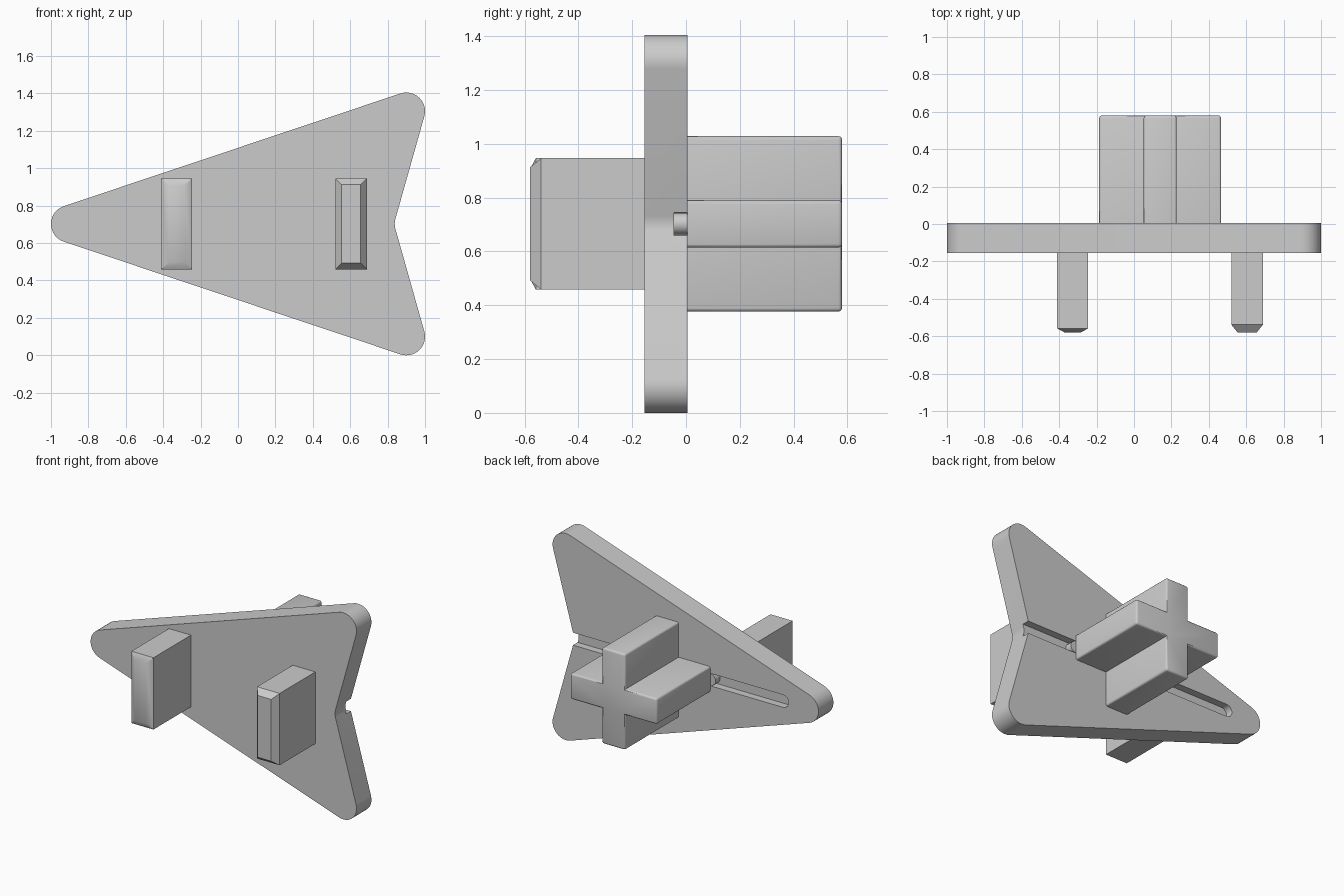
import bpy
import bmesh
from math import cos, sin, radians

if "Cube" in bpy.data.objects:
    bpy.data.objects.remove(bpy.data.objects["Cube"], do_unlink=True)

MID_Z = 0.7025
BACK, FRONT = 0.005, -0.155   # plate faces along y

grey = bpy.data.materials.new("light grey")
grey.use_nodes = True
grey.diffuse_color = (0.6, 0.6, 0.6, 1)
grey.node_tree.nodes["Principled BSDF"].inputs["Base Color"].default_value = (0.6, 0.6, 0.6, 1)


def arc(cx, cz, r, start, end, steps=14):
    """Points on an arc in the xz plane, angles in degrees."""
    angles = [radians(start + (end - start) * i / steps) for i in range(steps + 1)]
    return [(cx + r * cos(a), cz + r * sin(a)) for a in angles]


def rectangle(cx, cz, hx, hz):
    return [(cx - hx, cz - hz), (cx + hx, cz - hz), (cx + hx, cz + hz), (cx - hx, cz + hz)]


def stadium(x0, x1, r):
    return arc(x1 - r, MID_Z, r, -90, 90) + arc(x0 + r, MID_Z, r, 90, 270)


def loft(name, sections, bevel=0.0):
    """Join matching xz outlines, each at its own y, into a closed solid."""
    bm = bmesh.new()
    rings = [[bm.verts.new((x, y, z)) for x, z in pts] for y, pts in sections]
    bm.faces.new(rings[0])
    bm.faces.new(rings[-1][::-1])
    n = len(rings[0])
    for a, b in zip(rings, rings[1:]):
        for i in range(n):
            j = (i + 1) % n
            bm.faces.new((a[i], b[i], b[j], a[j]))
    bmesh.ops.recalc_face_normals(bm, faces=bm.faces)
    if bevel:
        # round the outward edges, leaving the seat on the plate square
        base = set(rings[0])
        edges = [e for e in bm.edges
                 if not base.issuperset(e.verts) and e.calc_face_angle_signed() > 0.1]
        bmesh.ops.bevel(bm, geom=edges, offset=bevel, segments=3, profile=0.5, affect='EDGES')
    mesh = bpy.data.meshes.new(name)
    bm.to_mesh(mesh)
    bm.free()
    mesh.materials.append(grey)
    obj = bpy.data.objects.new(name, mesh)
    bpy.context.collection.objects.link(obj)
    return obj


def activate(obj):
    bpy.ops.object.select_all(action='DESELECT')
    obj.select_set(True)
    bpy.context.view_layer.objects.active = obj


# Arrow-shaped plate with rounded nose, wing tips and notch
SLOPE, SWEEP, R = 18.43, 15.7, 0.1
outline = (arc(-0.9, MID_Z, R, 90 + SLOPE, 270 - SLOPE)
           + arc(0.9, R, R, 270 - SLOPE, 360 + SWEEP)
           + arc(0.938, MID_Z, R, 180 + SWEEP, 180 - SWEEP)
           + arc(0.9, 2 * MID_Z - R, R, -SWEEP, 90 + SLOPE))
plate = loft("arrow_plate", [(FRONT, outline), (BACK, outline)])

# Guide slot in the back, open at the notch
slot = stadium(-0.775, 1.2, 0.0425)
cutter = loft("slot_cutter", [(-0.045, slot), (0.1, slot)])
cutter.hide_render = True
cut = plate.modifiers.new("guide_slot", 'BOOLEAN')
cut.operation = 'DIFFERENCE'
cut.solver = 'EXACT'
cut.object = cutter
activate(plate)
bpy.ops.object.modifier_apply(modifier=cut.name)
bpy.data.objects.remove(cutter, do_unlink=True)

# Cross-shaped handle on the back
cx, arm, half = 0.14, 0.326, 0.088
quarter = [(arm, -half), (arm, half), (half, half)]
cross = []
for turn in range(4):
    for u, v in quarter:
        for _ in range(turn):
            u, v = -v, u
        cross.append((cx + u, MID_Z + v))
handle = loft("cross_handle", [(BACK, cross), (0.58, cross)], bevel=0.014)

# Key under the handle that rides in the slot
key_shape = stadium(cx - arm - 0.04, cx + arm + 0.04, 0.04)
key = loft("slot_key", [(-0.044, key_shape), (BACK, key_shape)])


# Two pegs on the front with chamfered ends
def peg(name, x, hx, inset, depth):
    hz, end = 0.244, -0.58
    body = rectangle(x, MID_Z, hx, hz)
    tip = rectangle(x, MID_Z, hx - inset, hz - inset)
    return loft(name, [(FRONT, body), (end + depth, body), (end, tip)])


pegs = [peg("right_peg", -0.328, 0.083, 0.04, 0.022),
        peg("left_peg", 0.605, 0.085, 0.034, 0.042)]

for obj in [plate, handle, key] + pegs:
    activate(obj)
    bpy.ops.object.shade_smooth_by_angle(angle=radians(30))
